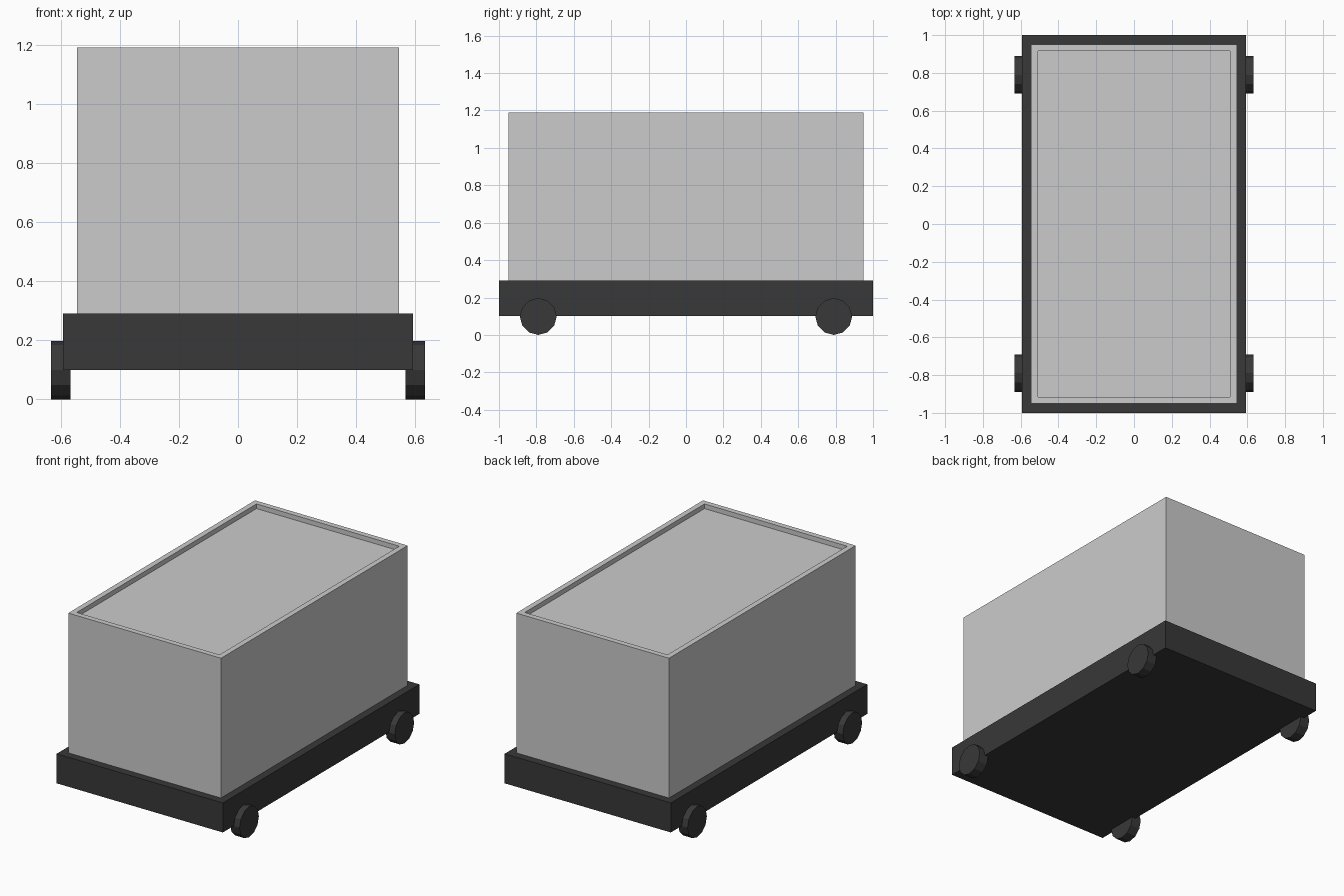
import bpy, bmesh, math
from mathutils import Matrix

if "Cube" in bpy.data.objects:
    bpy.data.objects.remove(bpy.data.objects["Cube"])

dark = bpy.data.materials.new("dark")
dark.diffuse_color = (0.04, 0.04, 0.04, 1)
dark.use_nodes = True
dark.node_tree.nodes["Principled BSDF"].inputs["Base Color"].default_value = dark.diffuse_color


def add_object(name, bm, mat=None):
    bmesh.ops.recalc_face_normals(bm, faces=bm.faces)
    me = bpy.data.meshes.new(name)
    bm.to_mesh(me)
    bm.free()
    if mat:
        me.materials.append(mat)
    ob = bpy.data.objects.new(name, me)
    bpy.context.collection.objects.link(ob)
    return ob


def box(half_x, half_y, z0, z1):
    bm = bmesh.new()
    m = Matrix.Translation((0, 0, (z0 + z1) / 2)) @ Matrix.Diagonal((2 * half_x, 2 * half_y, z1 - z0, 1))
    bmesh.ops.create_cube(bm, size=1, matrix=m)
    return bm


# chassis slab
add_object("chassis", box(0.592, 1.0, 0.10, 0.29), dark)

# bin with a rim and a shallow recessed lid
bm = box(0.544, 0.95, 0.29, 1.19)
bm.normal_update()
top = max(bm.faces, key=lambda f: f.calc_center_median().z)
bmesh.ops.inset_region(bm, faces=[top], thickness=0.05)
ext = bmesh.ops.extrude_discrete_faces(bm, faces=[top])
bmesh.ops.translate(bm, verts=ext["faces"][0].verts, vec=(0, 0, -0.03))
add_object("bin", bm)

# four twelve-sided wheels, sunk slightly into the chassis sides
R = 0.0985
for sx, side in ((-1, "left"), (1, "right")):
    for sy, end in ((-1, "front"), (1, "back")):
        bm = bmesh.new()
        m = Matrix.Translation((sx * 0.6, sy * 0.79, R)) @ Matrix.Rotation(math.pi / 2, 4, 'Y')
        bmesh.ops.create_cone(bm, cap_ends=True, segments=12, radius1=R, radius2=R, depth=0.066, matrix=m)
        add_object(f"wheel_{end}_{side}", bm, dark)
